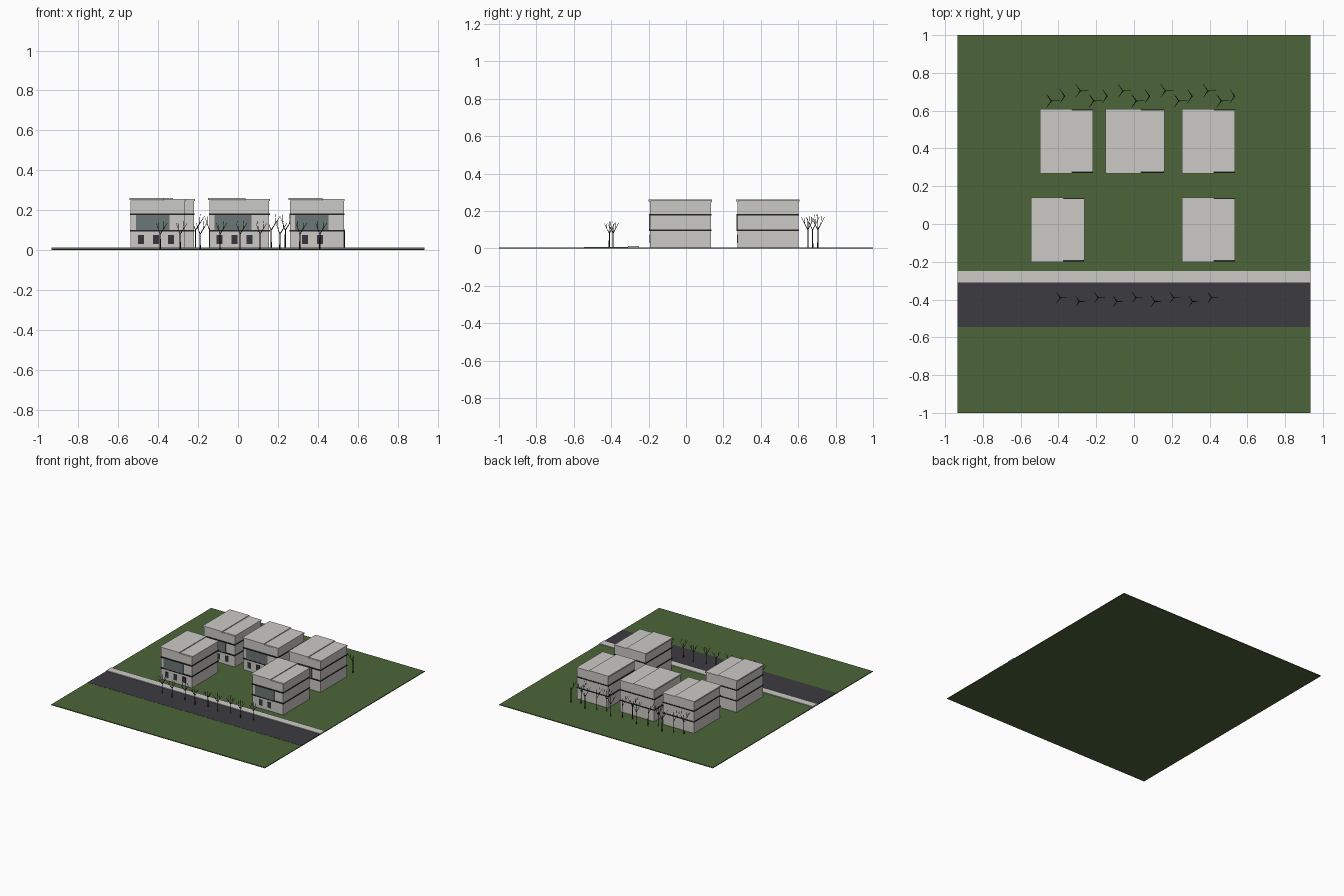
import bpy, bmesh, math
from mathutils import Vector

if "Cube" in bpy.data.objects:
    bpy.data.objects.remove(bpy.data.objects["Cube"], do_unlink=True)


def material(name, r, g, b):
    m = bpy.data.materials.new(name)
    m.use_nodes = True
    m.diffuse_color = (r, g, b, 1)
    m.node_tree.nodes["Principled BSDF"].inputs["Base Color"].default_value = (r, g, b, 1)
    return m


GRASS = material("grass_green", 0.075, 0.13, 0.042)
ROAD = material("asphalt_grey", 0.045, 0.043, 0.052)
STONE = material("pale_stone", 0.6, 0.59, 0.56)
GLASS = material("grey_glass", 0.15, 0.18, 0.18)
TRIM = material("dark_trim", 0.015, 0.018, 0.018)
PANE = material("window_dark", 0.035, 0.036, 0.045)
BARK = material("bark_brown", 0.022, 0.014, 0.01)


def box(name, mat, x0, x1, y0, y1, z0, z1):
    bm = bmesh.new()
    bmesh.ops.create_cube(bm, size=1)
    for v in bm.verts:
        v.co = Vector((x1 if v.co.x > 0 else x0,
                       y1 if v.co.y > 0 else y0,
                       z1 if v.co.z > 0 else z0))
    me = bpy.data.meshes.new(name)
    bm.to_mesh(me)
    bm.free()
    me.materials.append(mat)
    ob = bpy.data.objects.new(name, me)
    bpy.context.collection.objects.link(ob)
    return ob


# Ground, road and pavement
EDGE, G = 0.935, 0.006
box("ground", GRASS, -EDGE, EDGE, -1, 1, 0, G)
box("road", ROAD, -EDGE, EDGE, -0.545, -0.31, G - 0.003, G + 0.001)
box("pavement", STONE, -EDGE, EDGE, -0.31, -0.25, G - 0.003, G + 0.006)


# House: walls, floor bands, two roof slabs, upper glazing, small windows
def house(name, x, y, s, windows):
    w, d = 0.282 * s, 0.34
    mid = x + 0.171 * s
    box(name + "_walls", STONE, x + 0.007, x + w - 0.004, y + 0.007, y + d - 0.006, G, 0.248)
    for label, z in (("lower", 0.096), ("upper", 0.18)):
        box(f"{name}_{label}_band", TRIM, x + 0.004, x + w - 0.001,
            y + 0.001, y + d - 0.003, z - 0.004, z + 0.004)
    box(name + "_main_roof", STONE, x, mid, y, y + d, 0.25, 0.261)
    box(name + "_side_roof", STONE, mid, x + w, y + 0.009, y + d - 0.004, 0.246, 0.255)
    box(name + "_glazing", GLASS, x + 0.033, x + 0.033 + 0.168 * s, y + 0.002, y + 0.02, 0.1, 0.176)
    for i, off in enumerate(windows):
        box(f"{name}_window_{i + 1}", PANE, x + off - 0.015, x + off + 0.015,
            y + 0.004, y + 0.01, 0.03, 0.075)


THREE = (0.058, 0.133, 0.208)
house("front_right_house", -0.545, -0.2, 1, THREE)
house("front_left_house", 0.253, -0.2, 1, (0.083, 0.158))
house("back_right_house", -0.498, 0.268, 1, THREE)
house("back_middle_house", -0.15, 0.268, 1.1, THREE)
house("back_left_house", 0.253, 0.268, 1, (0.083, 0.158))


# Bare tree: tapered trunk with forked limbs, one bevelled curve
def tree(name, x, y, h, angles):
    cu = bpy.data.curves.new(name, "CURVE")
    cu.dimensions = "3D"
    cu.bevel_depth = 0.003
    cu.bevel_resolution = 0
    cu.use_fill_caps = True

    def limb(points, radii):
        sp = cu.splines.new("POLY")
        sp.points.add(len(points) - 1)
        for p, co, r in zip(sp.points, points, radii):
            p.co = (*co, 1)
            p.radius = r

    fork = Vector((0, 0, 0.55 * h))
    limb([Vector((0, 0, G)), fork], [1.2, 0.8])
    for a in angles:
        out = Vector((math.cos(math.radians(a)), math.sin(math.radians(a)), 0)) * h
        tip = out * 0.24 + Vector((0, 0, 0.93 * h))
        bend = fork.lerp(tip, 0.45)
        limb([fork, bend, tip], [0.8, 0.6, 0.3])
        limb([bend, out * 0.13 + Vector((0, 0, h))], [0.5, 0.25])
    cu.materials.append(BARK)
    ob = bpy.data.objects.new(name, cu)
    ob.location = (x, y, 0)
    bpy.context.collection.objects.link(ob)


for i in range(9):
    tree(f"street_tree_{i + 1}", -0.39 + 0.1 * i, -0.41 if i % 2 else -0.39, 0.145, (0, 125, 235))
# Back trees repeat in three staggered rows
for i in range(5):
    x = 0.225 * i
    tree(f"back_tree_near_{i + 1}", x - 0.438, 0.652, 0.18, (0, 125, 235))
    tree(f"back_tree_middle_{i + 1}", x - 0.367, 0.677, 0.18, (125, 235))
    if i < 4:
        tree(f"back_tree_far_{i + 1}", x - 0.284, 0.705, 0.18, (0, 125, 235))
